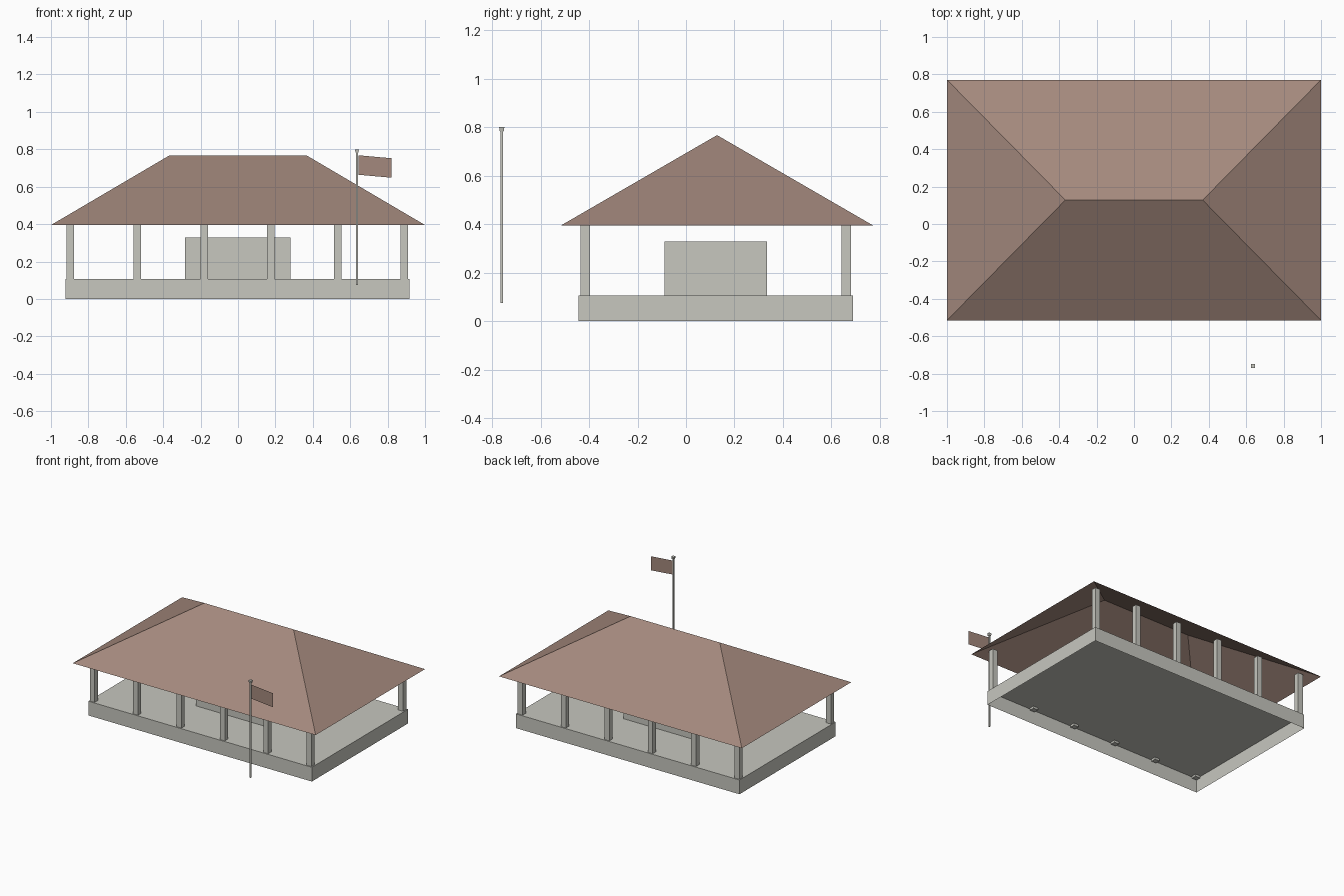
import bpy

if "Cube" in bpy.data.objects:
    bpy.data.objects.remove(bpy.data.objects["Cube"])


def material(name, rgb):
    m = bpy.data.materials.new(name)
    m.diffuse_color = (*rgb, 1.0)
    m.use_nodes = True
    m.node_tree.nodes["Principled BSDF"].inputs["Base Color"].default_value = m.diffuse_color
    return m


STONE = material("pale stone", (0.57, 0.57, 0.52))
TILE = material("brown tile", (0.37, 0.25, 0.205))


def mesh_object(name, verts, faces, mat):
    me = bpy.data.meshes.new(name)
    me.from_pydata(verts, [], faces)
    me.materials.append(mat)
    ob = bpy.data.objects.new(name, me)
    bpy.context.collection.objects.link(ob)
    return ob


def box(name, x, y, z, mat, bottom=True, taper=1.0):
    """Box from (min, max) ranges; taper scales the bottom, which may be open."""
    cx, cy = sum(x) / 2, sum(y) / 2
    hx, hy = (x[1] - x[0]) / 2, (y[1] - y[0]) / 2
    verts = []
    for zz, k in ((z[0], taper), (z[1], 1.0)):
        for sx, sy in ((-1, -1), (1, -1), (1, 1), (-1, 1)):
            verts.append((cx + sx * hx * k, cy + sy * hy * k, zz))
    faces = [(i, (i + 1) % 4, (i + 1) % 4 + 4, i + 4) for i in range(4)]
    faces.append((4, 5, 6, 7))
    if bottom:
        faces.append((3, 2, 1, 0))
    return mesh_object(name, verts, faces, mat)


# Hollow plinth, open underneath
box("plinth", (-0.922, 0.918), (-0.443, 0.688), (0, 0.106), STONE, bottom=False)

# Inner block standing on the plinth
box("inner_block", (-0.284, 0.28), (-0.088, 0.335), (0.106, 0.328), STONE, bottom=False)

# Two rows of six columns, feet poking slightly through the plinth floor
for row, cy in (("front", -0.416), ("back", 0.661)):
    for i in range(6):
        cx = -0.896 + i * 0.3572
        box(f"{row}_column_{i + 1}", (cx - 0.02, cx + 0.02),
            (cy - 0.019, cy + 0.019), (0.09, 0.42), STONE)

# Hipped roof, an open shell
ZE, ZR, YF, YB, YR, XR = 0.395, 0.767, -0.515, 0.771, 0.128, 0.367
mesh_object("roof",
            [(-1, YF, ZE), (1, YF, ZE), (1, YB, ZE), (-1, YB, ZE),
             (-XR, YR, ZR), (XR, YR, ZR)],
            [(0, 1, 5, 4), (1, 2, 5), (2, 3, 4, 5), (3, 0, 4)], TILE)

# Flagpole with a small tapered cap, and a sheet flag
PX, PY = 0.636, -0.76
box("flagpole", (PX - 0.0045, PX + 0.0045), (PY - 0.0045, PY + 0.0045),
    (0.075, 0.785), STONE)
box("flagpole_cap", (PX - 0.011, PX + 0.011), (PY - 0.011, PY + 0.011),
    (0.782, 0.8), STONE, taper=0.7)
mesh_object("flag",
            [(0.643, PY, 0.664), (0.82, PY, 0.648), (0.82, PY, 0.752), (0.643, PY, 0.768)],
            [(0, 1, 2, 3)], TILE)
